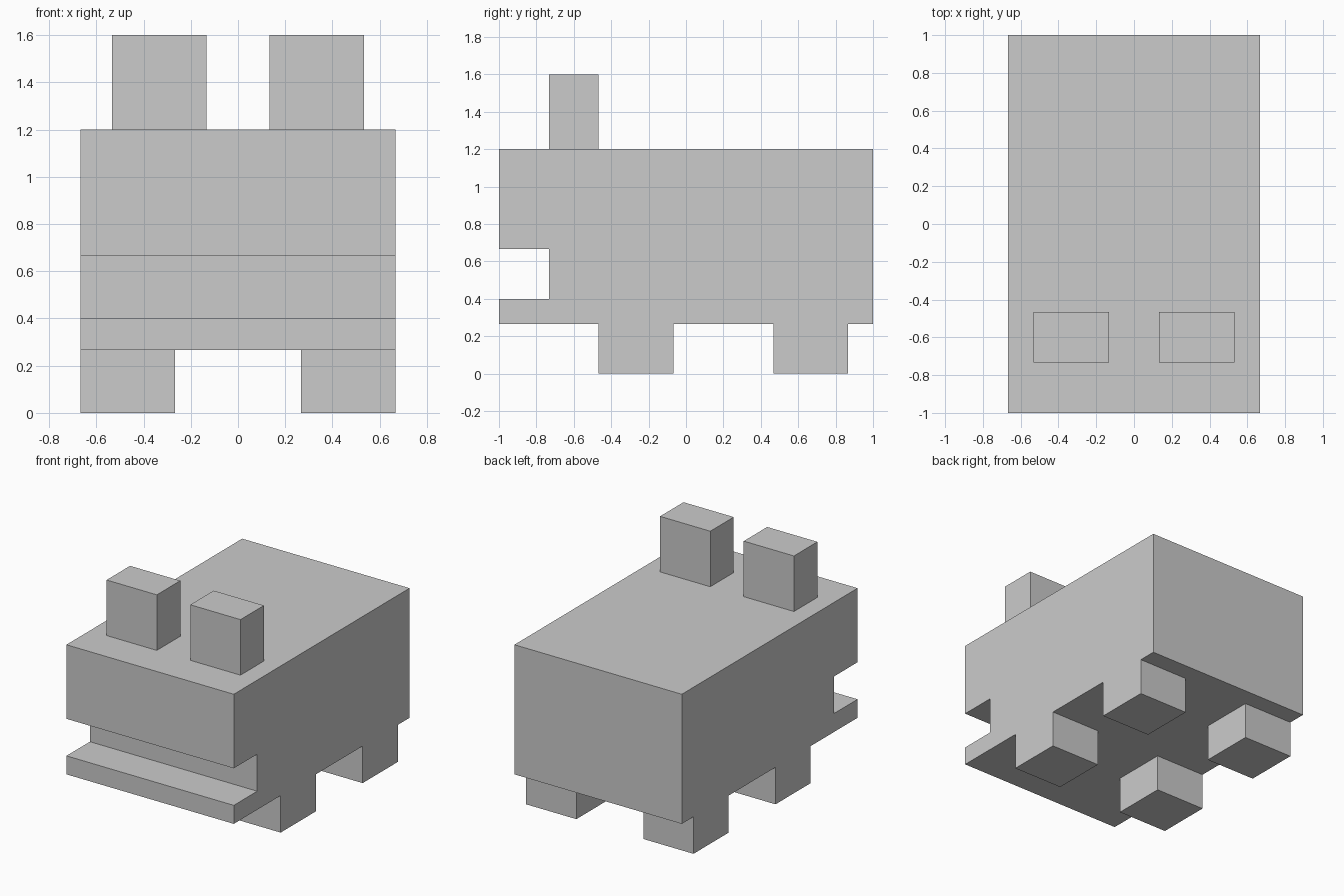
import bpy, bmesh
from mathutils import Vector

if "Cube" in bpy.data.objects:
    bpy.data.objects.remove(bpy.data.objects["Cube"])

U = 1 / 15  # grid module of the model


def finish(name, bm):
    bmesh.ops.recalc_face_normals(bm, faces=bm.faces)
    mesh = bpy.data.meshes.new(name)
    bm.to_mesh(mesh)
    bm.free()
    obj = bpy.data.objects.new(name, mesh)
    bpy.context.collection.objects.link(obj)
    return obj


def box(name, lo, hi):
    lo, hi = Vector(lo) * U, Vector(hi) * U
    bm = bmesh.new()
    bmesh.ops.create_cube(bm, size=1)
    bmesh.ops.scale(bm, vec=hi - lo, verts=bm.verts)
    bmesh.ops.translate(bm, vec=(lo + hi) / 2, verts=bm.verts)
    return finish(name, bm)


def extrude_profile(name, profile, half_width):
    bm = bmesh.new()
    verts = [bm.verts.new((-half_width * U, y * U, z * U)) for y, z in profile]
    face = bm.faces.new(verts)
    ext = bmesh.ops.extrude_face_region(bm, geom=[face], use_keep_orig=True)
    moved = [v for v in ext["geom"] if isinstance(v, bmesh.types.BMVert)]
    bmesh.ops.translate(bm, vec=(2 * half_width * U, 0, 0), verts=moved)
    return finish(name, bm)


# Body: side profile with the open mouth slot at the front
extrude_profile("body", [(-15, 4), (15, 4), (15, 18), (-15, 18),
                         (-15, 10), (-11, 10), (-11, 6), (-15, 6)], 10)

# Paired parts, mirrored across x
for side, s in (("left", -1), ("right", 1)):
    def pair(name, x0, x1, y0, y1, z0, z1):
        xa, xb = sorted((s * x0, s * x1))
        box(f"{name}_{side}", (xa, y0, z0), (xb, y1, z1))

    # Raised eye block
    pair("eye_block", 2, 8, -11, -7, 18, 24)
    # Legs, flush with the body sides
    pair("front_leg", 4, 10, -7, -1, 0, 4)
    pair("back_leg", 4, 10, 7, 13, 0, 4)
